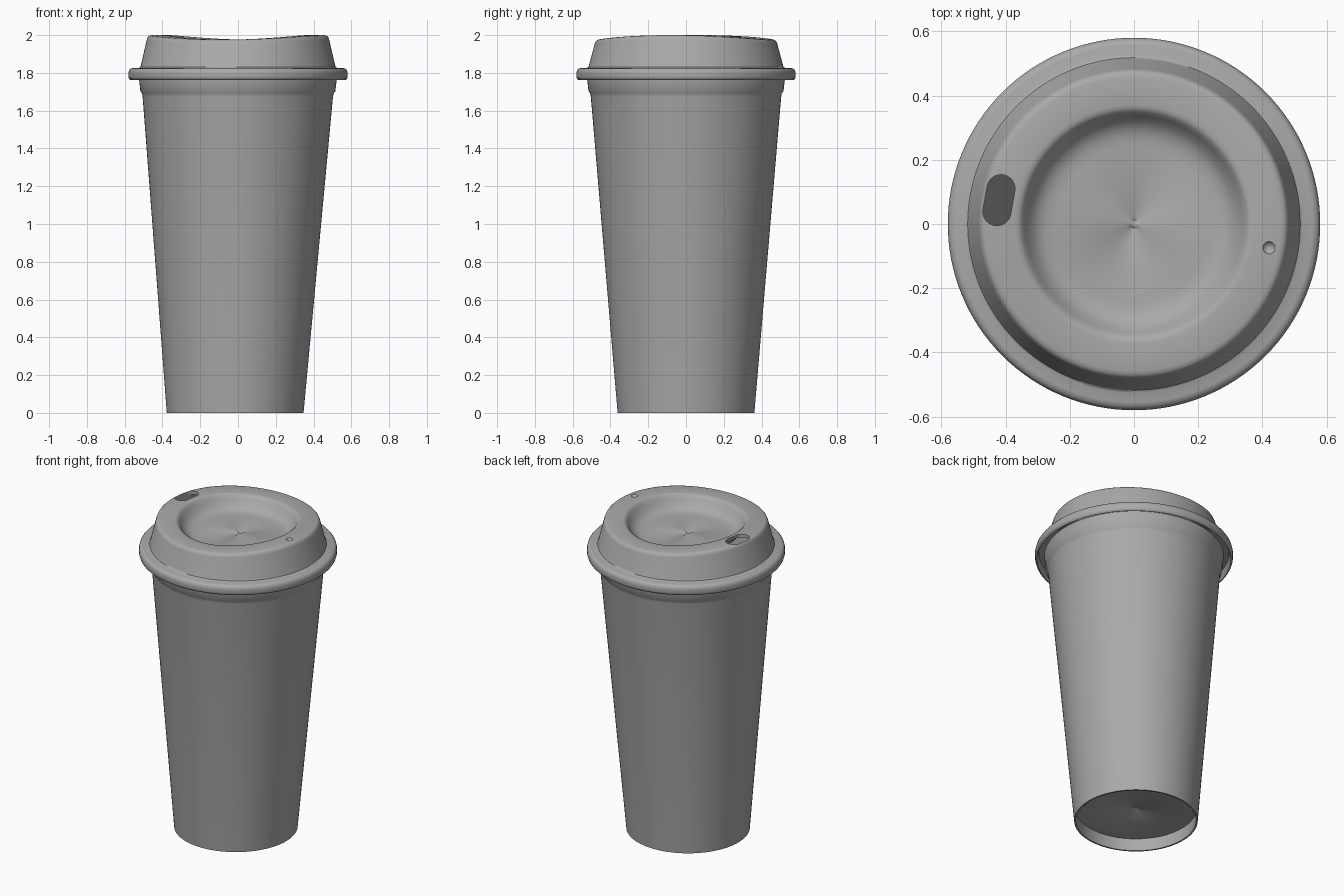
import bpy, bmesh, math
from mathutils import Matrix

if "Cube" in bpy.data.objects:
    bpy.data.objects.remove(bpy.data.objects["Cube"], do_unlink=True)

SEGMENTS = 128
LID_TURN = math.radians(-10)

grey = bpy.data.materials.new("mid grey")
grey.use_nodes = True
grey.diffuse_color = (0.4, 0.4, 0.4, 1)
grey.node_tree.nodes["Principled BSDF"].inputs["Base Color"].default_value = grey.diffuse_color


def finish(name, bm):
    bmesh.ops.recalc_face_normals(bm, faces=bm.faces[:])
    mesh = bpy.data.meshes.new(name)
    bm.to_mesh(mesh)
    bm.free()
    mesh.materials.append(grey)
    obj = bpy.data.objects.new(name, mesh)
    bpy.context.collection.objects.link(obj)
    return obj


def select(obj):
    bpy.ops.object.select_all(action="DESELECT")
    obj.select_set(True)
    bpy.context.view_layer.objects.active = obj


def smooth(obj):
    select(obj)
    bpy.ops.object.shade_smooth_by_angle(angle=math.radians(40))


def revolve(name, profile, warp):
    """Turn a profile that starts and ends on the axis into a closed solid."""
    bm = bmesh.new()
    rings = []
    for r, z in profile:
        count = SEGMENTS if r > 0 else 1
        angles = [2 * math.pi * i / SEGMENTS for i in range(count)]
        rings.append([bm.verts.new(warp(r, a, z)) for a in angles])
    for low, high in zip(rings, rings[1:]):
        for i in range(SEGMENTS):
            j = (i + 1) % SEGMENTS
            corners = [low[i % len(low)], low[j % len(low)],
                       high[j % len(high)], high[i % len(high)]]
            bm.faces.new(list(dict.fromkeys(corners)))
    return finish(name, bm)


def lean(r, a, z):
    # the cup leans very slightly towards its base
    return (r * math.cos(a) - 0.015 * (1 - z / 1.8), r * math.sin(a), z)


def saddle(r, a, z):
    # the lid's top rises at the sip side and the vent side
    t = min(max((z - 1.83) / 0.15, 0), 1)
    return (r * math.cos(a), r * math.sin(a),
            z + 0.012 * t * math.cos(2 * (a - LID_TURN)))


# Cup: recessed underside, tapered wall, stepped lip, hollow inside
cup = revolve("cup", [
    (0, 0.086), (0.012, 0.086), (0.02, 0.08), (0.354, 0.08), (0.352, 0),
    (0.362, 0), (0.504, 1.675), (0.507, 1.69), (0.516, 1.703), (0.522, 1.755),
    (0.526, 1.785), (0.515, 1.8), (0.505, 1.79), (0.492, 1.68),
    (0.36, 0.1), (0, 0.1)], lean)
smooth(cup)

# Paper seam inside the base ring
bm = bmesh.new()
bmesh.ops.create_cube(bm, size=1)
bmesh.ops.scale(bm, vec=(0.014, 0.03, 0.07), verts=bm.verts)
bmesh.ops.translate(bm, vec=(0.349, 0, 0.04), verts=bm.verts)
bmesh.ops.rotate(bm, matrix=Matrix.Rotation(LID_TURN, 3, "Z"), verts=bm.verts)
bmesh.ops.translate(bm, vec=(-0.015, 0, 0), verts=bm.verts)
finish("base_seam", bm)

# Lid: sunken centre, rounded top ring, sloped side, wide clip rim
lid = revolve("lid", [
    (0, 1.895), (0.012, 1.896), (0.026, 1.901), (0.24, 1.901), (0.27, 1.904),
    (0.295, 1.912), (0.318, 1.93), (0.338, 1.96), (0.35, 1.979),
    (0.36, 1.986), (0.372, 1.988), (0.458, 1.988), (0.47, 1.985),
    (0.478, 1.978), (0.483, 1.965), (0.514, 1.84), (0.518, 1.83),
    (0.526, 1.826), (0.555, 1.826), (0.569, 1.822), (0.577, 1.812),
    (0.58, 1.8), (0.58, 1.778), (0.577, 1.768), (0.568, 1.762),
    (0.562, 1.775), (0.558, 1.81), (0.503, 1.815), (0.467, 1.965),
    (0.375, 1.97), (0.34, 1.94), (0.3, 1.895), (0.25, 1.885), (0, 1.88)], saddle)


def cut(cutter):
    cutter.hide_render = True
    mod = lid.modifiers.new("cut", "BOOLEAN")
    mod.operation = "DIFFERENCE"
    mod.solver = "EXACT"
    mod.object = cutter
    select(lid)
    bpy.ops.object.modifier_apply(modifier=mod.name)
    bpy.data.objects.remove(cutter, do_unlink=True)


# Sip opening: a capsule-shaped hole through the top ring
bm = bmesh.new()
outline = []
for i in range(32):
    a = 2 * math.pi * (i + 0.5) / 32
    side = math.copysign(0.036, math.sin(a))
    outline.append(bm.verts.new((-0.427 + 0.044 * math.cos(a),
                                 side + 0.044 * math.sin(a), 1.93)))
face = bm.faces.new(outline)
top = bmesh.ops.extrude_face_region(bm, geom=[face])["geom"]
bmesh.ops.translate(bm, vec=(0, 0, 0.15),
                    verts=[v for v in top if isinstance(v, bmesh.types.BMVert)])
bmesh.ops.rotate(bm, matrix=Matrix.Rotation(LID_TURN, 3, "Z"), verts=bm.verts)
cut(finish("sip_cutter", bm))

# Vent: a small dimple opposite the sip opening
bm = bmesh.new()
bmesh.ops.create_uvsphere(bm, u_segments=20, v_segments=12, radius=0.022)
bmesh.ops.translate(bm, vec=(0.427, 0, 2.01), verts=bm.verts)
bmesh.ops.rotate(bm, matrix=Matrix.Rotation(LID_TURN, 3, "Z"), verts=bm.verts)
cut(finish("vent_cutter", bm))
smooth(lid)
